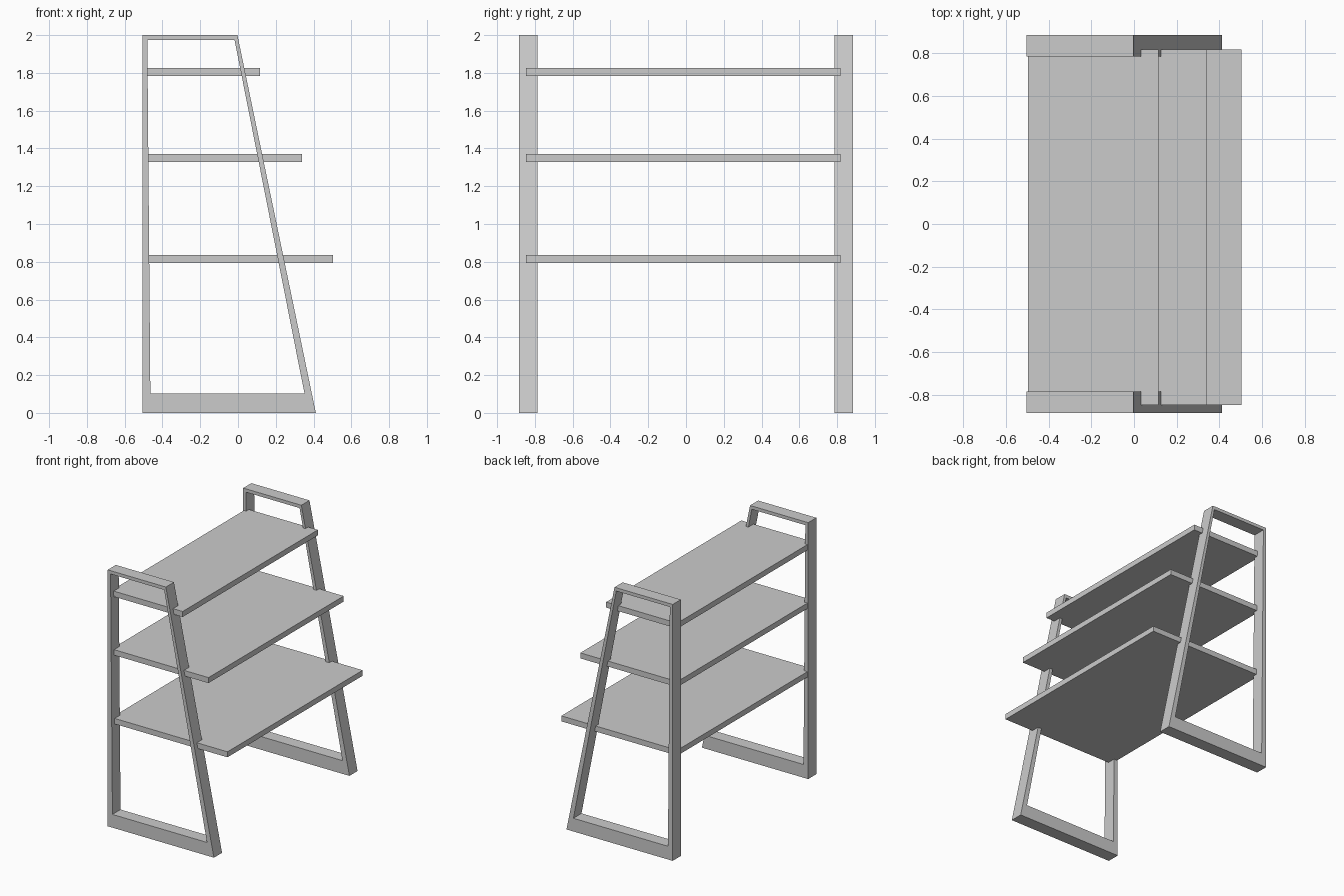
import bpy, bmesh

if "Cube" in bpy.data.objects:
    bpy.data.objects.remove(bpy.data.objects["Cube"])

# Side profile of the frame (x, z): outer outline and inner opening
OUTER = [(-0.505, 0), (0.412, 0), (-0.003, 2), (-0.505, 2)]
INNER = [(-0.464, 0.103), (0.352, 0.103), (-0.018, 1.974), (-0.48, 1.974)]


def make_object(name, bm):
    bmesh.ops.recalc_face_normals(bm, faces=bm.faces)
    mesh = bpy.data.meshes.new(name)
    bm.to_mesh(mesh)
    bm.free()
    obj = bpy.data.objects.new(name, mesh)
    bpy.context.collection.objects.link(obj)
    return obj


def side_frame(name, y0, y1):
    bm = bmesh.new()
    rings = [[bm.verts.new((x, y, z)) for x, z in loop]
             for loop, y in ((OUTER, y0), (OUTER, y1), (INNER, y1), (INNER, y0))]
    # Join outer wall, far face, inner wall and near face
    for k in range(4):
        a, b = rings[k], rings[(k + 1) % 4]
        for i in range(4):
            j = (i + 1) % 4
            bm.faces.new((a[i], a[j], b[j], b[i]))
    return make_object(name, bm)


def box(name, lo, hi):
    bm = bmesh.new()
    bmesh.ops.create_cube(bm, size=1)
    for v in bm.verts:
        v.co = [(lo[i] + hi[i]) / 2 + v.co[i] * (hi[i] - lo[i]) for i in range(3)]
    return make_object(name, bm)


# Two closed trapezoid side frames
side_frame("side_frame_front", -0.885, -0.785)
side_frame("side_frame_back", 0.785, 0.885)

# Three shelves, deeper towards the bottom
for name, depth, z in (("top_shelf", 0.116, 1.784),
                       ("middle_shelf", 0.339, 1.328),
                       ("bottom_shelf", 0.503, 0.793)):
    box(name, (-0.498, -0.848, z), (depth, 0.818, z + 0.043))
